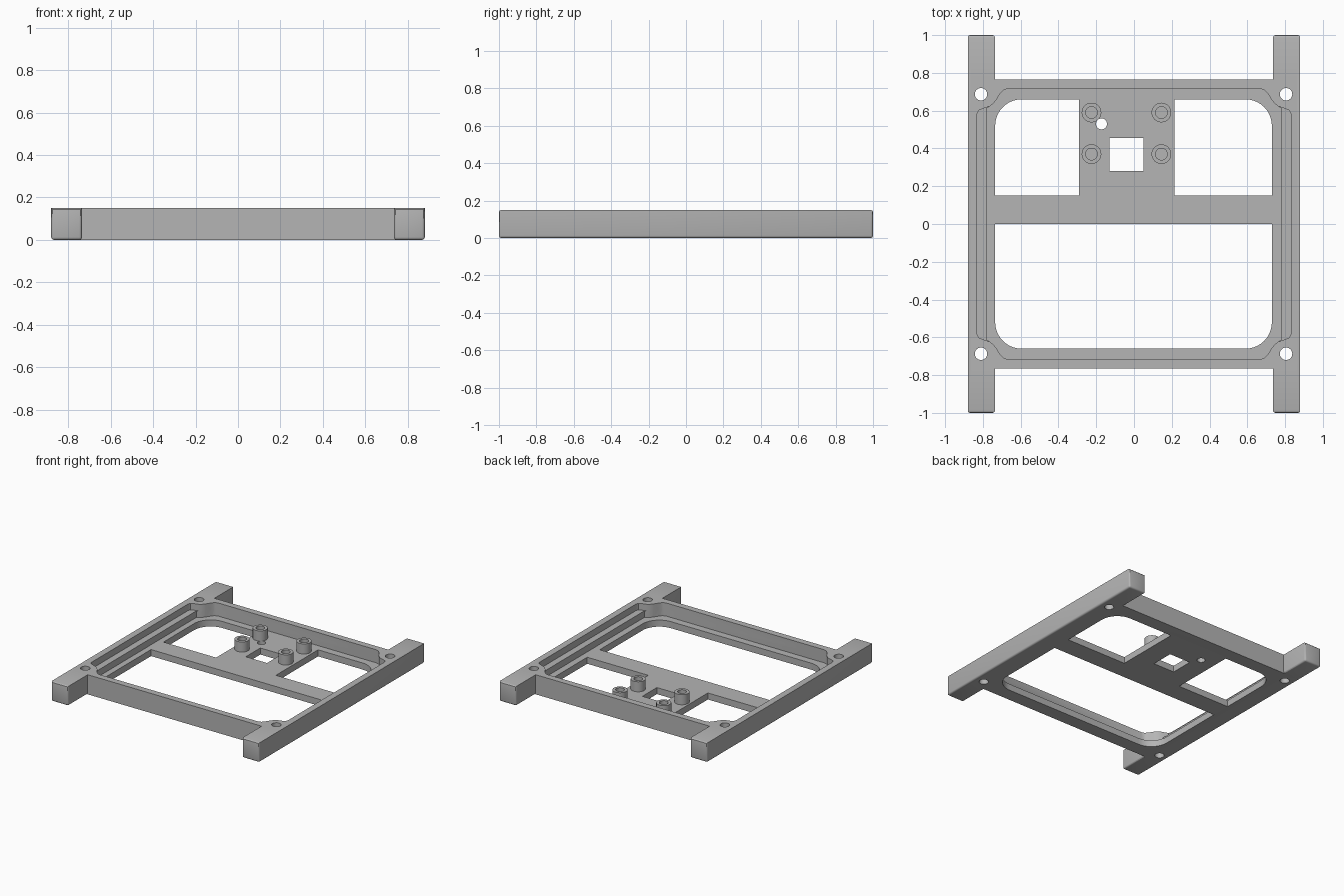
import bpy
import bmesh
from math import cos, sin, pi, radians

cube = bpy.data.objects.get("Cube")
if cube:
    bpy.data.objects.remove(cube, do_unlink=True)

grey = bpy.data.materials.new("plain_grey")
grey.use_nodes = True
colour = (0.46, 0.46, 0.46, 1)
grey.diffuse_color = colour
grey.node_tree.nodes["Principled BSDF"].inputs["Base Color"].default_value = colour

HEIGHT, FLOOR, LEDGE = 0.15, 0.05, 0.10


def prism(name, outline, low, high):
    """Extrude a flat outline between two heights."""
    bm = bmesh.new()
    face = bm.faces.new([bm.verts.new((x, y, low)) for x, y in outline])
    walls = bmesh.ops.extrude_face_region(bm, geom=[face])
    top = [v for v in walls["geom"] if isinstance(v, bmesh.types.BMVert)]
    bmesh.ops.translate(bm, verts=top, vec=(0, 0, high - low))
    bmesh.ops.recalc_face_normals(bm, faces=bm.faces)
    mesh = bpy.data.meshes.new(name)
    bm.to_mesh(mesh)
    bm.free()
    mesh.materials.append(grey)
    obj = bpy.data.objects.new(name, mesh)
    bpy.context.collection.objects.link(obj)
    return obj


def rectangle(x0, x1, y0, y1, radius=0.14, rounded=()):
    """Rectangle with chosen corners rounded, numbered from x1,y1 anticlockwise."""
    points = []
    for i, (x, y) in enumerate(((x1, y1), (x0, y1), (x0, y0), (x1, y0))):
        if i not in rounded:
            points.append((x, y))
            continue
        cx = x - radius if x == x1 else x + radius
        cy = y - radius if y == y1 else y + radius
        for k in range(11):
            a = (i + k / 10) * pi / 2
            points.append((cx + radius * cos(a), cy + radius * sin(a)))
    return points


def circle(x, y, radius, sides=32):
    return [(x + radius * cos(2 * pi * k / sides), y + radius * sin(2 * pi * k / sides))
            for k in range(sides)]


def combine(target, tool, operation="DIFFERENCE"):
    """Apply a boolean and discard the tool."""
    tool.hide_render = True
    mod = target.modifiers.new("boolean", "BOOLEAN")
    mod.operation, mod.solver, mod.object = operation, "EXACT", tool
    bpy.context.view_layer.objects.active = target
    bpy.ops.object.modifier_apply(modifier=mod.name)
    bpy.data.objects.remove(tool, do_unlink=True)


def smooth(obj):
    bpy.ops.object.select_all(action="DESELECT")
    obj.select_set(True)
    bpy.context.view_layer.objects.active = obj
    bpy.ops.object.shade_smooth_by_angle(angle=radians(30))


# Frame body with two long side rails, softened at the ends and underneath
frame = prism("frame", rectangle(-0.86, 0.86, -0.765, 0.765), 0, HEIGHT)
for x0, x1 in ((-0.88, -0.735), (0.735, 0.88)):
    rail = prism("side_rail", rectangle(x0, x1, -1, 1), 0, HEIGHT)
    bm = bmesh.new()
    bm.from_mesh(rail.data)
    edges = [e for e in bm.edges
             if not (abs(e.verts[0].co.y - e.verts[1].co.y) > 1 and e.verts[0].co.z > FLOOR)]
    bmesh.ops.bevel(bm, geom=edges, offset=0.013, segments=3, profile=0.5, affect="EDGES")
    bm.to_mesh(rail.data)
    bm.free()
    combine(frame, rail, "UNION")

# Recess inside the walls, curving around the corner screw bosses
corner = [(0.83, 0.585), (0.822, 0.602), (0.80, 0.611), (0.765, 0.622), (0.745, 0.637),
          (0.731, 0.655), (0.706, 0.693), (0.692, 0.708), (0.67, 0.716)]


def recess(limit):
    quarter = [(min(x, limit), y) for x, y in corner]
    quarter = list(dict.fromkeys(quarter))
    back = quarter + [(-x, y) for x, y in reversed(quarter)]
    return back + [(-x, -y) for x, y in back]


combine(frame, prism("upper_recess", recess(0.83), LEDGE, 0.3))
combine(frame, prism("lower_recess", recess(0.78), FLOOR, 0.2))

# Large windows and the small square window through the floor
windows = [
    rectangle(-0.735, 0.73, -0.66, 0, rounded=(2, 3)),
    rectangle(-0.735, -0.29, 0.15, 0.66, rounded=(1,)),
    rectangle(0.215, 0.73, 0.15, 0.66, rounded=(0,)),
    rectangle(-0.13, 0.05, 0.28, 0.455),
]
# Corner screw holes and the small cable hole
holes = [circle(x, y, 0.033) for x in (-0.81, 0.805) for y in (-0.687, 0.687)]
holes.append(circle(-0.172, 0.53, 0.029))
for outline in windows + holes:
    combine(frame, prism("cutter", outline, -0.1, 0.3))
smooth(frame)

# Four hollow standoffs on the floor
for side, x in (("right", -0.225), ("left", 0.145)):
    for place, y in (("front", 0.37), ("back", 0.59)):
        post = prism(f"standoff_{place}_{side}", circle(x, y, 0.052), FLOOR, 0.127)
        combine(post, prism("cutter", circle(x, y, 0.031), 0, 0.3))
        smooth(post)
